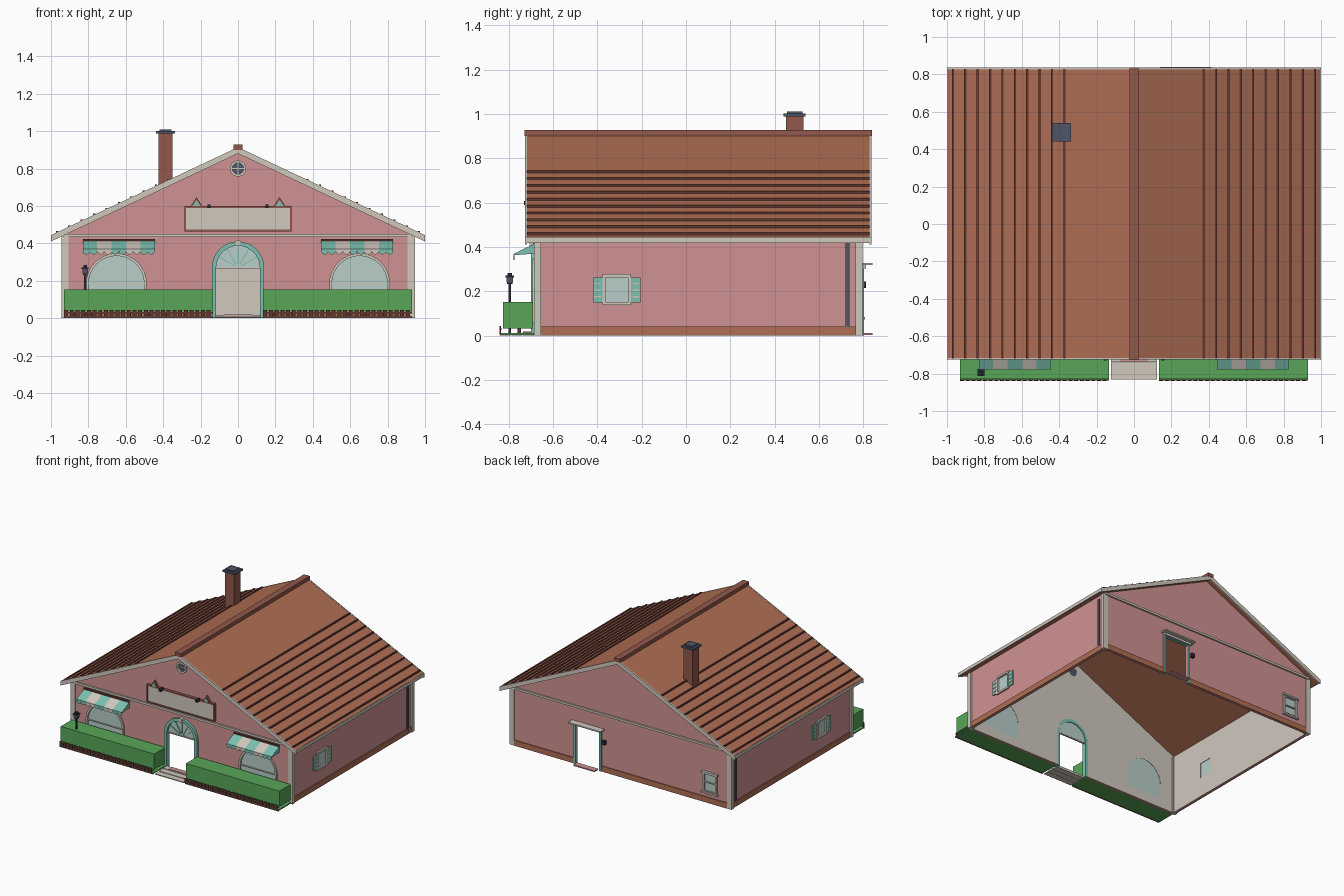
import bpy, bmesh
from math import sin, cos, pi
from mathutils import Vector

if "Cube" in bpy.data.objects:
    bpy.data.objects.remove(bpy.data.objects["Cube"])


def material(name, r, g, b):
    lin = [(c / 255 / 12.92) if c < 11 else ((c / 255 + 0.055) / 1.055) ** 2.4 for c in (r, g, b)]
    m = bpy.data.materials.new(name)
    m.use_nodes = True
    m.diffuse_color = (*lin, 1)
    m.node_tree.nodes["Principled BSDF"].inputs["Base Color"].default_value = (*lin, 1)
    return m


PINK = material("pink plaster", 208, 146, 146)
CREAM = material("cream trim", 208, 200, 190)
TILE = material("terracotta", 176, 110, 84)
DARK = material("dark brown", 96, 54, 48)
BRICK = material("brick red", 146, 88, 76)
TEAL = material("teal paint", 124, 192, 176)
GLASS = material("pale glass", 184, 206, 202)
SLATE = material("slate", 78, 86, 102)
GREEN = material("hedge green", 88, 166, 88)
BLACK = material("iron", 44, 44, 54)


def finish(name, bm, *mats):
    bmesh.ops.recalc_face_normals(bm, faces=bm.faces)
    me = bpy.data.meshes.new(name)
    bm.to_mesh(me)
    bm.free()
    ob = bpy.data.objects.new(name, me)
    for m in mats:
        me.materials.append(m)
    bpy.context.scene.collection.objects.link(ob)
    return ob


def boxes(name, mat, *spans):
    """One mesh of boxes given as x0, x1, y0, y1, z0, z1."""
    bm = bmesh.new()
    for x0, x1, y0, y1, z0, z1 in spans:
        for v in bmesh.ops.create_cube(bm, size=1)["verts"]:
            v.co = Vector((x1 if v.co.x > 0 else x0, y1 if v.co.y > 0 else y0,
                           z1 if v.co.z > 0 else z0))
    return finish(name, bm, mat)


def panel(name, mat, axis, pos, thick, outline, holes=(), inner=None):
    """Flat outline (with holes) extruded along x or y; inner colours the far side."""
    bm = bmesh.new()
    place = (lambda u, v: (pos, u, v)) if axis == "x" else (lambda u, v: (u, pos, v))
    edges = []
    for loop in (outline, *holes):
        vs = [bm.verts.new(place(u, v)) for u, v in loop]
        edges += [bm.edges.new((vs[i - 1], vs[i])) for i in range(len(vs))]
    bmesh.ops.triangle_fill(bm, edges=edges, use_beauty=True)
    step = Vector((thick, 0, 0) if axis == "x" else (0, thick, 0))
    top = bmesh.ops.extrude_face_region(bm, geom=bm.faces[:])["geom"]
    bmesh.ops.translate(bm, vec=step, verts=[g for g in top if isinstance(g, bmesh.types.BMVert)])
    ob = finish(name, bm, mat, *([inner] if inner else []))
    if inner:
        for p in ob.data.polygons:
            if p.normal.dot(step.normalized()) > 0.9:
                p.material_index = 1
    return ob


def rect(u0, u1, v0, v1):
    return [(u0, v0), (u1, v0), (u1, v1), (u0, v1)]


def arch(cx, r, base, spring, n=16):
    arc = [(cx - r * cos(pi * i / n), spring + r * sin(pi * i / n)) for i in range(n + 1)]
    return [(cx - r, base)] + arc + [(cx + r, base)]


def circle(cx, cz, r, n=20):
    return [(cx + r * cos(2 * pi * i / n), cz + r * sin(2 * pi * i / n)) for i in range(n)]


def bar(cx, cz, angle, r0, r1, w):
    d, n = Vector((cos(angle), sin(angle))), Vector((-sin(angle), cos(angle))) * w / 2
    c = Vector((cx, cz))
    return [tuple(p) for p in (c + d * r0 - n, c + d * r1 - n, c + d * r1 + n, c + d * r0 + n)]


SLOPE = 0.47
FRONT, BACK, SIDE = -0.68, 0.79, 0.93


def chevron(apex, depth, reach):
    drop = SLOPE * reach
    return [(-reach, apex - drop), (0, apex), (reach, apex - drop),
            (reach, apex - drop - depth), (0, apex - depth), (-reach, apex - drop - depth)]


# Walls, pink outside and cream inside
eave = 0.886 - SLOPE * SIDE
gable = [(SIDE, 0), (SIDE, eave), (0, 0.886), (-SIDE, eave), (-SIDE, 0)]
win = lambda s, r: arch(s * 0.65, r, 0.07, 0.185)
panel("front_wall", PINK, "y", FRONT, 0.015, gable + arch(0, 0.118, 0, 0.27),
      [win(-1, 0.15), win(1, 0.15), circle(0, 0.8, 0.035)], CREAM)
panel("back_wall", PINK, "y", BACK, -0.015, gable + [(0.18, 0), (0.18, 0.3), (0.38, 0.3), (0.38, 0)],
      [rect(-0.81, -0.71, 0.09, 0.22)], CREAM)
for s, side in ((1, "left"), (-1, "right")):
    panel(side + "_wall", PINK, "x", s * SIDE, -s * 0.015, rect(FRONT, BACK, 0, eave),
          [rect(-0.365, -0.26, 0.15, 0.265)], CREAM)
    # Corner posts, plinth, downpipe and eave fascia
    a, b = sorted((s * 0.905, s * 0.945))
    boxes(side + "_corner_posts", CREAM, (a, b, FRONT - 0.005, -0.655, 0, 0.44),
          (a, b, 0.765, BACK + 0.005, 0, 0.44))
    a, b = sorted((s * SIDE, s * 0.938))
    boxes(side + "_plinth", TILE, (a, b, -0.655, 0.765, 0, 0.042))
    boxes(side + "_downpipe", SLATE, (a, b, 0.72, 0.737, 0.0, 0.42))
    a, b = sorted((s * 0.992, s * 1.0))
    boxes(side + "_eave_fascia", CREAM, (a, b, -0.725, 0.835, 0.418, 0.443))
    a, b = sorted((s * 0.14, s * 0.905))
    boxes(side + "_front_plinth", TILE, (a, b, FRONT - 0.006, FRONT, 0, 0.042))

    # Shuttered side window
    x = s * SIDE
    panel(side + "_side_glass", GLASS, "x", x - s * 0.012, s * 0.008, rect(-0.365, -0.26, 0.15, 0.265))
    panel(side + "_side_frame", CREAM, "x", x, s * 0.012, rect(-0.377, -0.248, 0.138, 0.277),
          [rect(-0.363, -0.262, 0.152, 0.263)])
    for y in (-0.42, -0.248):
        panel(side + "_shutter", TEAL, "x", x, s * 0.008, rect(y, y + 0.043, 0.15, 0.262))
        for k in range(3):
            z = 0.172 + k * 0.03
            panel(side + "_shutter_slat", CREAM, "x", x, s * 0.011, rect(y + 0.006, y + 0.037, z, z + 0.006))

    # Arched shop window
    panel(side + "_shop_glass", GLASS, "y", FRONT + 0.004, 0.009, win(s, 0.15))
    panel(side + "_shop_frame", CREAM, "y", FRONT - 0.012, 0.014, win(s, 0.162) + win(s, 0.148)[::-1])
    boxes(side + "_shop_bars", CREAM, (s * 0.65 - 0.148, s * 0.65 + 0.148, -0.684, -0.675, 0.182, 0.188),
          (s * 0.65 - 0.165, s * 0.65 + 0.165, -0.695, -0.68, 0.058, 0.07))

    # Striped awning with scalloped edge
    start, w = s * 0.6375 - 0.1925, 0.077
    for k in range(5):
        mat, x0 = (TEAL, CREAM)[k % 2], start + k * w
        panel(side + "_awning_stripe", mat, "x", x0, w,
              [(FRONT, 0.416), (-0.775, 0.37), (-0.775, 0.363), (FRONT, 0.409)])
        for j in range(2):
            c = x0 + w * (j + 0.5) / 2
            panel(side + "_awning_scallop", mat, "y", -0.777, 0.004,
                  [(u, 0.72 - v) for u, v in arch(c, w / 4, 0.352, 0.36, 8)])
    for x0 in (start, start + 5 * w - 0.003):
        panel(side + "_awning_cheek", TEAL, "x", x0, 0.003, [(FRONT, 0.41), (-0.775, 0.363), (FRONT, 0.37)])
    boxes(side + "_awning_rail", DARK, (start, start + 5 * w, FRONT - 0.01, FRONT, 0.413, 0.424))

    # Hedge on a bed with low picket edging
    a, b = sorted((s * 0.135, s * 0.93))
    boxes(side + "_hedge", GREEN, (a, b, -0.825, -0.69, 0.032, 0.152), (a, b, -0.835, -0.685, 0.003, 0.012))
    boxes(side + "_hedge_trunks", DARK, *[(a + 0.05 + i * 0.098, a + 0.065 + i * 0.098, -0.76, -0.745, 0.01, 0.04)
                                          for i in range(8)])
    boxes(side + "_edging_pickets", DARK, *[(a + i * 0.0305, a + 0.021 + i * 0.0305, -0.84, -0.834, 0.006, 0.044)
                                            for i in range(26)])
    boxes(side + "_edging_rails", BRICK, (a, b, -0.836, -0.831, 0.026, 0.034), (a, b, -0.838, -0.831, 0, 0.01))

    # Sign ear and spotlight
    ear = lambda h: [(s * 0.222 - h, 0.6), (s * 0.222 + h, 0.6), (s * 0.222, 0.6 + h * 1.5)]
    panel(side + "_sign_ear", BRICK, "y", -0.7, 0.015, ear(0.031))
    panel(side + "_sign_ear_inset", TEAL, "y", -0.704, 0.005, ear(0.021))
    boxes(side + "_sign_spotlight", BLACK, (s * 0.155 - 0.009, s * 0.155 + 0.009, -0.73, -0.69, 0.59, 0.608))

    # Battens across the lower roof slope
    spans = []
    for k in range(10):
        x = s * (0.372 + k * 0.0662)
        z = 0.91 - SLOPE * abs(x)
        spans.append((x - 0.006, x + 0.006, -0.718, 0.828, z - 0.008, z + 0.01))
    boxes(side + "_roof_battens", DARK, *spans)

# Roof, gable trim, ridge
panel("roof", TILE, "y", -0.718, 1.546, chevron(0.912, 0.026, 0.995))
for name, y in (("front", -0.725), ("back", 0.827)):
    panel(name + "_bargeboard", CREAM, "y", y, 0.009, chevron(0.914, 0.034, 1.0))
boxes("ridge_cap", BRICK, (-0.025, 0.025, -0.728, 0.838, 0.9, 0.928))
boxes("gable_beams", CREAM, (-0.93, 0.93, FRONT - 0.012, FRONT, 0.434, 0.45),
      (-0.93, 0.93, BACK, BACK + 0.012, 0.434, 0.45))

# Chimney
boxes("chimney", BRICK, (-0.425, -0.35, 0.45, 0.53, 0.7, 0.992))
boxes("chimney_cap", SLATE, (-0.438, -0.337, 0.44, 0.54, 0.988, 1.002), (-0.42, -0.355, 0.455, 0.525, 1.0, 1.01))

# Round gable window
panel("attic_glass", SLATE, "y", FRONT + 0.002, 0.01, circle(0, 0.8, 0.036))
panel("attic_ring", CREAM, "y", FRONT - 0.012, 0.014, circle(0, 0.8, 0.043), [circle(0, 0.8, 0.03)])
for a in (0, pi / 2):
    panel("attic_bar", CREAM, "y", FRONT - 0.006, 0.007, bar(0, 0.8, a, -0.032, 0.032, 0.007))

# Sign board
panel("sign_frame", BRICK, "y", -0.702, 0.022, rect(-0.287, 0.287, 0.463, 0.6), [rect(-0.277, 0.277, 0.473, 0.59)])
panel("sign_board", CREAM, "y", -0.697, 0.017, rect(-0.279, 0.279, 0.471, 0.592))

# Front doorway with fanlight
panel("door_surround", TEAL, "y", FRONT - 0.02, 0.035, arch(0, 0.14, 0, 0.27) + arch(0, 0.117, 0, 0.27)[::-1])
panel("fanlight_glass", GLASS, "y", FRONT + 0.003, 0.006, arch(0, 0.118, 0.27, 0.271))
for k in range(1, 6):
    panel("fanlight_bar", TEAL, "y", FRONT - 0.003, 0.006, bar(0, 0.27, pi * k / 6, 0.02, 0.118, 0.005))
boxes("door_transom", CREAM, (-0.118, 0.118, FRONT - 0.004, FRONT + 0.008, 0.266, 0.273))
panel("door_keystone", CREAM, "y", -0.706, 0.026, circle(0, 0.402, 0.016, 12))
boxes("front_steps", CREAM, *[(-0.122, 0.122, y, y + 0.045, 0, z)
                              for y, z in ((-0.832, 0.007), (-0.785, 0.011), (-0.738, 0.015))])
boxes("door_mat", PINK, (-0.075, 0.075, -0.735, -0.695, 0.015, 0.019))

# Back doorway, canopy, wall lamp and window
door = [(0.16, 0), (0.16, 0.315), (0.4, 0.315), (0.4, 0), (0.38, 0), (0.38, 0.298), (0.18, 0.298), (0.18, 0)]
panel("back_door_surround", TEAL, "y", BACK - 0.014, 0.026, door)
boxes("back_door_canopy", CREAM, (0.14, 0.415, BACK, 0.84, 0.318, 0.328), (0.155, 0.4, BACK, 0.812, 0.302, 0.32))
boxes("back_step", PINK, (0.19, 0.37, 0.795, 0.84, 0.004, 0.013))
boxes("back_plinth", TILE, (-0.905, 0.16, BACK, BACK + 0.007, 0, 0.042), (0.4, 0.905, BACK, BACK + 0.007, 0, 0.042))
boxes("back_wall_lamp", BLACK, (0.125, 0.15, BACK, 0.812, 0.215, 0.245))
panel("back_glass", GLASS, "y", BACK - 0.012, 0.008, rect(-0.81, -0.71, 0.09, 0.22))
panel("back_window_frame", CREAM, "y", BACK, 0.011, rect(-0.822, -0.698, 0.08, 0.232), [rect(-0.808, -0.712, 0.092, 0.218)])
boxes("back_window_trim", CREAM, (-0.83, -0.69, BACK, 0.808, 0.226, 0.238), (-0.83, -0.69, BACK, 0.808, 0.072, 0.084),
      (-0.81, -0.71, BACK - 0.005, 0.797, 0.152, 0.158))

# Lamp post
lx, ly = -0.817, -0.795
sq = lambda h, z0, z1: (lx - h, lx + h, ly - h, ly + h, z0, z1)
boxes("lamp_post", BLACK, sq(0.006, 0.01, 0.24), sq(0.013, 0.232, 0.24), sq(0.019, 0.263, 0.271), sq(0.01, 0.271, 0.283))
boxes("lamp_glass", SLATE, sq(0.014, 0.24, 0.263))
